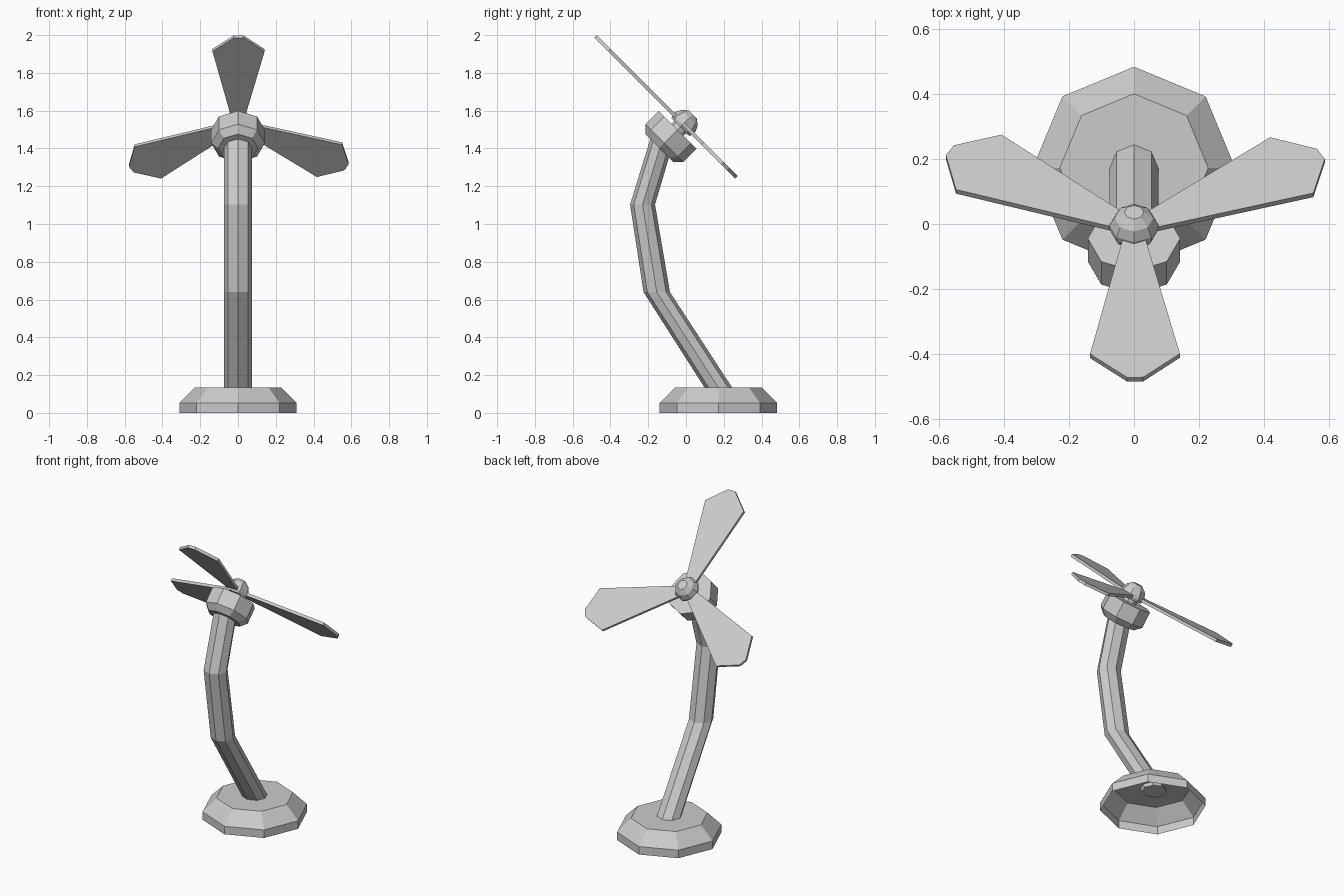
import bpy, bmesh
from math import cos, sin, pi, radians, sqrt
from mathutils import Vector, Matrix

if "Cube" in bpy.data.objects:
    bpy.data.objects.remove(bpy.data.objects["Cube"])

SIDES = 8
Q = sqrt(0.5)
# Tilted fan frame: local x = world x, local y = up the blade disc, local z = fan axis
FAN = Matrix(((1, 0, 0, 0), (0, -Q, Q, 0), (0, Q, Q, 0), (0, 0, 0, 1)))
FAN = Matrix.Translation((0, -0.014, 1.529)) @ FAN


def finish(name, bm, matrix=None):
    bmesh.ops.recalc_face_normals(bm, faces=bm.faces)
    if matrix is not None:
        bmesh.ops.transform(bm, matrix=matrix, verts=bm.verts)
        if matrix.determinant() < 0:
            bmesh.ops.reverse_faces(bm, faces=bm.faces)
    mesh = bpy.data.meshes.new(name)
    bm.to_mesh(mesh)
    bm.free()
    obj = bpy.data.objects.new(name, mesh)
    bpy.context.collection.objects.link(obj)
    return obj


def loft(name, rings, matrix=None, cap_bottom=True):
    """Octagon rings (y, z, radius x, radius y) joined into a skin."""
    bm = bmesh.new()
    loops = []
    for y, z, rx, ry in rings:
        loops.append([bm.verts.new((rx * cos(2 * pi * i / SIDES),
                                    y + ry * sin(2 * pi * i / SIDES), z))
                      for i in range(SIDES)])
    for a, b in zip(loops, loops[1:]):
        for i in range(SIDES):
            j = (i + 1) % SIDES
            bm.faces.new((a[i], a[j], b[j], b[i]))
    bm.faces.new(loops[-1])
    if cap_bottom:
        bm.faces.new(loops[0][::-1])
    obj = finish(name, bm, matrix)
    return obj


def turned(name, profile):
    return loft(name, [(0, z, r, r) for r, z in profile], FAN)


# Foot: hollow shell, open underneath
foot = loft("base", [(0.172, 0, 0.311, 0.311), (0.172, 0.052, 0.311, 0.311),
                     (0.172, 0.135, 0.228, 0.228)], cap_bottom=False)
# an open shell may recalc inwards: make the top face point up
if foot.data.polygons[-1].normal.z < 0:
    foot.data.flip_normals()

# Bent arm
loft("arm", [(0.19, 0.105, 0.075, 0.073), (-0.155, 0.64, 0.075, 0.07),
             (-0.23, 1.103, 0.075, 0.066), (-0.125, 1.45, 0.075, 0.064)])

# Motor housing with chamfered back, and the spindle behind the hub
turned("motor_housing", [(0.105, -0.18), (0.142, -0.143), (0.142, -0.043)])
turned("spindle", [(0.045, -0.06), (0.045, 0.0)])

# Domed hub
turned("hub", [(0.066, -0.022), (0.075, -0.005), (0.075, 0.015),
               (0.06, 0.047), (0.03, 0.071)])

# Three flat blades
half = [(0.03, 0.03), (0.138, 0.553), (0.025, 0.655)]
outline = half + [(-x, y) for x, y in reversed(half)]
for n, angle in enumerate((-0.3, -118.8, 120.4)):
    bm = bmesh.new()
    face = bm.faces.new([bm.verts.new((x, y, -0.009)) for x, y in outline])
    ext = bmesh.ops.extrude_face_region(bm, geom=[face], use_keep_orig=True)
    top = [v for v in ext["geom"] if isinstance(v, bmesh.types.BMVert)]
    bmesh.ops.translate(bm, vec=(0, 0, 0.018), verts=top)
    finish(f"blade_{n + 1}", bm, FAN @ Matrix.Rotation(radians(angle), 4, 'Z'))
